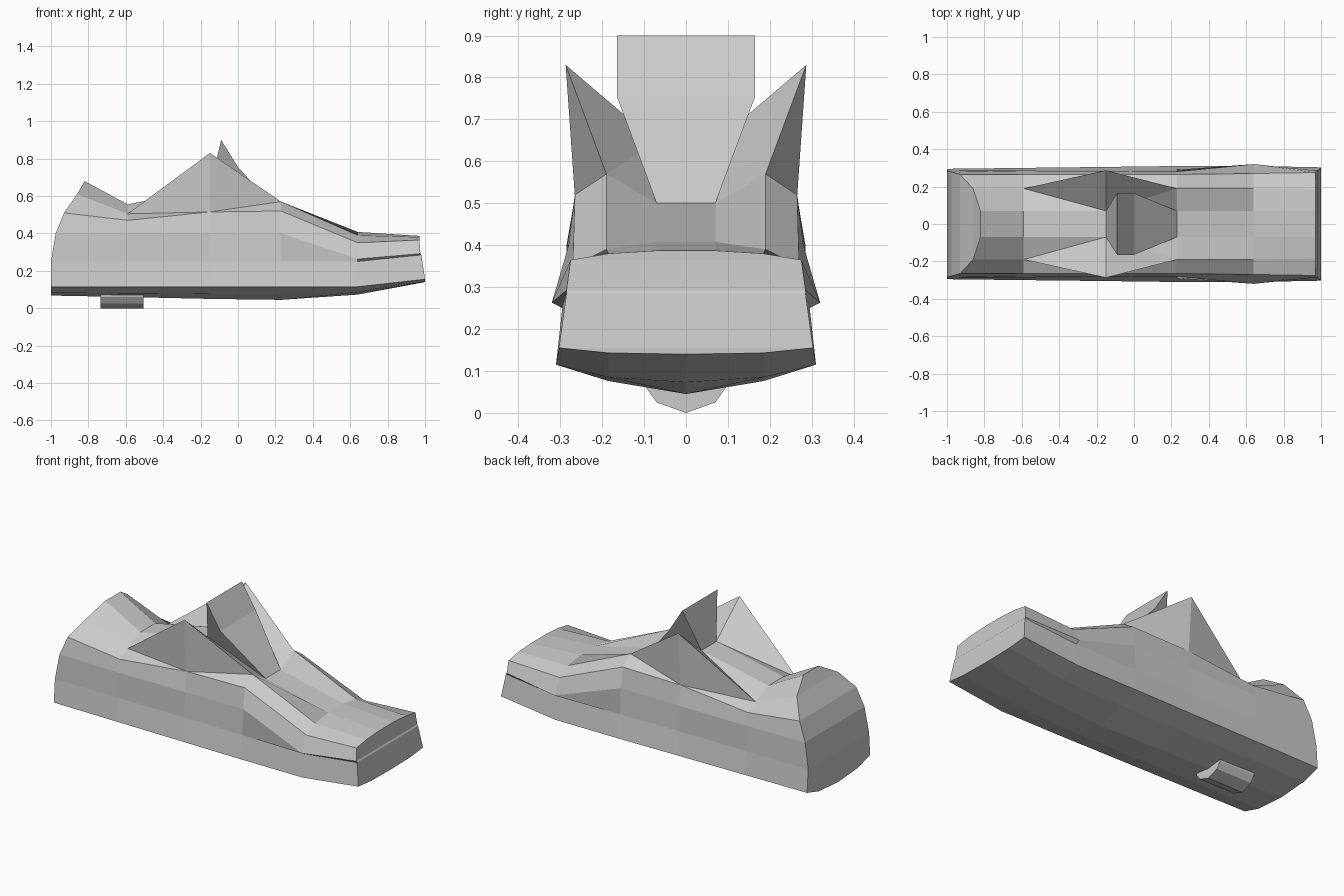
import bpy, bmesh

if "Cube" in bpy.data.objects:
    bpy.data.objects.remove(bpy.data.objects["Cube"])

STATIONS = [-1.0, -0.59, -0.15, 0.23, 0.64, 1.0]
# Lengthwise rails from keel to top centre: (tail x, nose x, [(y, z) per station])
RAILS = [
    (-1.0, 1.0, [(0, .068), (0, .06), (0, .05), (0, .045), (0, .073), (0, .14)]),             # keel
    (-1.0, 1.0, [(.185, .082), (.185, .08), (.185, .077), (.185, .076), (.185, .085), (.185, .143)]),
    (-1.0, 1.0, [(.295, .115), (.3, .115), (.305, .115), (.31, .115), (.31, .115), (.303, .155)]),  # chine
    (-1.0, .98, [(.285, .25), (.285, .25), (.285, .25), (.29, .25), (.295, .25), (.285, .285)]),
    (-.975, .975, [(.278, .40), (.285, .40), (.283, .40), (.28, .40), (.32, .263), (.285, .292)]),  # flare
    (-.93, .97, [(.265, .51), (.265, .47), (.265, .515), (.265, .52), (.27, .35), (.275, .365)]),   # shoulder
    (-.86, .97, [(.19, .61), (.19, .505), (.287, .83), (.19, .57), (.19, .39), (.185, .38)]),       # fin ridge
    (-.82, .97, [(.07, .68), (.07, .555), (.07, .645), (.07, .50), (.07, .408), (.07, .387)]),
    (-.82, .97, [(0, .68), (0, .555), (0, .645), (0, .50), (0, .408), (0, .387)]),            # top centre
]
FIN_RAIL, FIN_STATION = 6, 2


def finish(bm, name, mirror=False):
    bmesh.ops.remove_doubles(bm, verts=bm.verts, dist=1e-5)
    bmesh.ops.recalc_face_normals(bm, faces=bm.faces)
    mesh = bpy.data.meshes.new(name)
    bm.to_mesh(mesh)
    bm.free()
    ob = bpy.data.objects.new(name, mesh)
    bpy.context.collection.objects.link(ob)
    if mirror:
        mod = ob.modifiers.new("mirror", 'MIRROR')
        mod.use_axis = (False, True, False)
        mod.use_clip = True
    return ob


def prism(name, side_a, side_b):
    bm = bmesh.new()
    a = [bm.verts.new(p) for p in side_a]
    b = [bm.verts.new(p) for p in side_b]
    bm.faces.new(a)
    bm.faces.new(b[::-1])
    for i in range(len(a)):
        j = (i + 1) % len(a)
        bm.faces.new((a[i], b[i], b[j], a[j]))
    return finish(bm, name)


# Hull: half loft along x, mirrored in y
bm = bmesh.new()
grid = []
for tail, nose, pts in RAILS:
    xs = [tail] + STATIONS[1:-1] + [nose]
    grid.append([bm.verts.new((x, y, z)) for x, (y, z) in zip(xs, pts)])
peak = grid[FIN_RAIL][FIN_STATION]
for lo, hi in zip(grid, grid[1:]):
    for i in range(len(STATIONS) - 1):
        quad = [lo[i], lo[i + 1], hi[i + 1], hi[i]]
        if peak in quad:                       # fold the fin along the lines beside its tip
            k = quad.index(peak)
            q = quad[k:] + quad[:k]
            bm.faces.new((q[0], q[1], q[3]))
            bm.faces.new((q[1], q[2], q[3]))
        else:
            bm.faces.new(quad)

# Tail and nose faces: strips out to the centre line
for end in (0, -1):
    rim = [rail[end] for rail in grid]
    mid = [rim[0]] + [bm.verts.new((v.co.x, 0, v.co.z)) for v in rim[1:-1]] + [rim[-1]]
    for i in range(1, len(rim) - 2):
        bm.faces.new((rim[i], rim[i + 1], mid[i + 1], mid[i]))
    bm.faces.new((rim[0], rim[1], mid[1]))
finish(bm, "hull", mirror=True)

# Raised screen between the fins
screen = [(-.09, .165, .90), (0, .165, .755), (.23, .07, .50), (-.15, .07, .645)]
prism("screen", screen, [(x, -y, z) for x, y, z in screen])

# Small foot under the tail
foot = [(.10, .085), (.095, .06), (.07, .025), (0, 0), (-.07, .025), (-.095, .06), (-.10, .085)]
prism("foot", [(-.735, y, z) for y, z in foot], [(-.505, y, z) for y, z in foot])
